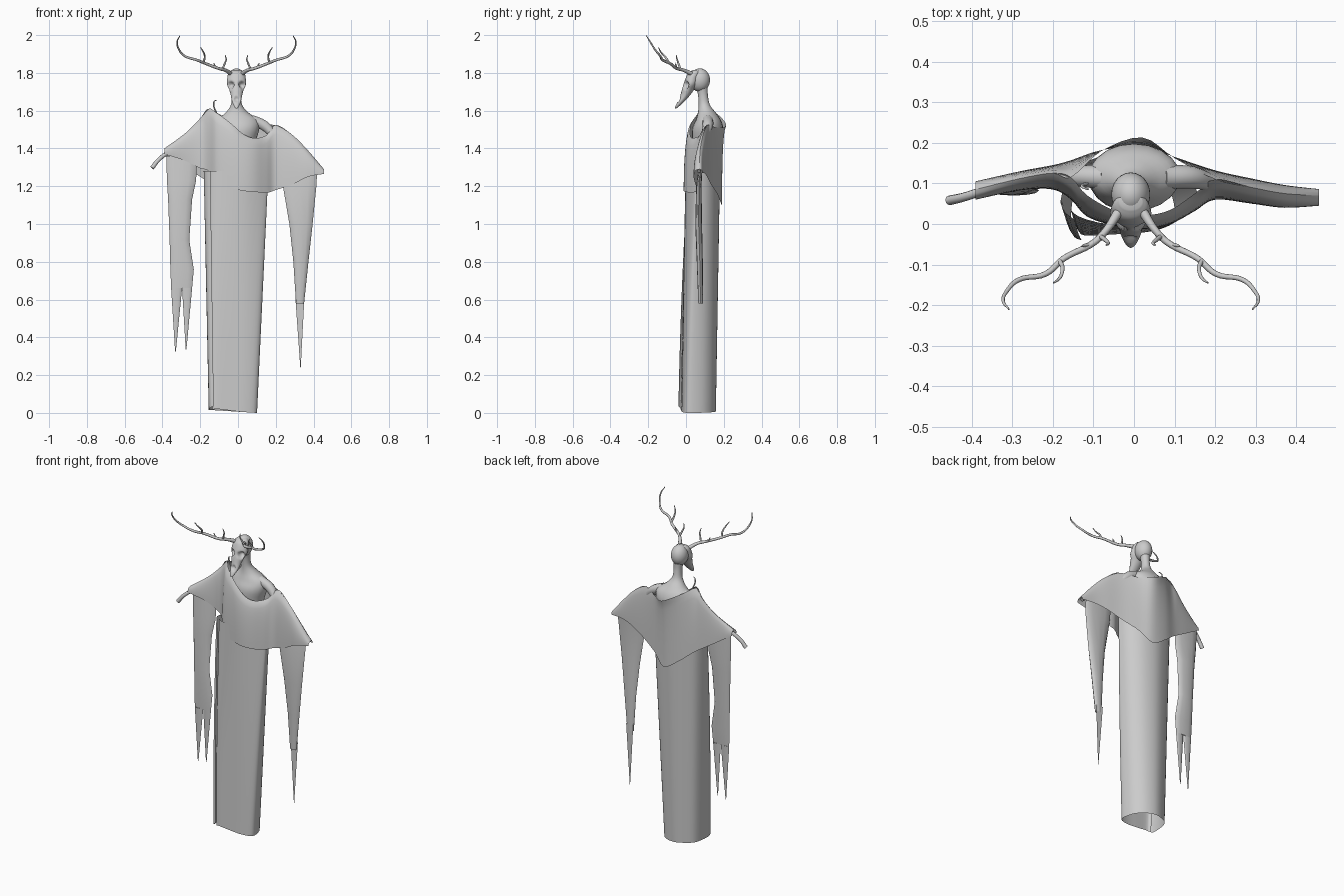
import bpy, math
from mathutils import Vector

HX = -0.008  # centre line of the head


def spline(keys, n=4, closed=False):
    """Catmull-Rom resampling of tuples of any length."""
    m, out = len(keys), []
    for i in range(m if closed else m - 1):
        idx = [(i + k) % m if closed else min(max(i + k, 0), m - 1) for k in (-1, 0, 1, 2)]
        p = [keys[j] for j in idx]
        for s in range(n):
            t = s / n
            out.append(tuple(0.5 * (2 * b + (c - a) * t + (2 * a - 5 * b + 4 * c - d) * t * t
                                    + (3 * b - a - 3 * c + d) * t ** 3) for a, b, c, d in zip(*p)))
    if not closed:
        out.append(tuple(keys[-1]))
    return out


def grid(name, rows, closed=False, caps=False, angle=50):
    """Skin a list of equally long point rows."""
    n = len(rows[0])
    verts = [p for r in rows for p in r]
    faces = []
    for i in range(len(rows) - 1):
        for j in range(n if closed else n - 1):
            k = (j + 1) % n
            faces.append((i * n + j, i * n + k, (i + 1) * n + k, (i + 1) * n + j))
    if caps:
        faces.append(tuple(reversed(range(n))))
        faces.append(tuple(range(len(verts) - n, len(verts))))
    me = bpy.data.meshes.new(name)
    me.from_pydata(verts, [], faces)
    ob = bpy.data.objects.new(name, me)
    bpy.context.collection.objects.link(ob)
    bpy.ops.object.select_all(action='DESELECT')
    ob.select_set(True)
    bpy.context.view_layer.objects.active = ob
    bpy.ops.object.shade_smooth_by_angle(angle=math.radians(angle))
    return ob


def loft(name, keys, sides=20, sub=4):
    """Elliptical rings from keys (x, y, z, rx, ry)."""
    rows = []
    for x, y, z, rx, ry in spline(keys, sub):
        rows.append([(x + rx * math.cos(a), y + ry * math.sin(a), z)
                     for a in (math.tau * k / sides for k in range(sides))])
    return grid(name, rows, True, True)


def tube(name, pts):
    """Tapering round limb through points (x, y, z, radius)."""
    cu = bpy.data.curves.new(name, 'CURVE')
    cu.dimensions = '3D'
    cu.bevel_depth = 1
    cu.bevel_resolution = 3
    cu.resolution_u = 6
    cu.use_fill_caps = True
    sp = cu.splines.new('BEZIER')
    sp.bezier_points.add(len(pts) - 1)
    for b, (x, y, z, r) in zip(sp.bezier_points, pts):
        b.co, b.radius = (x, y, z), r
        b.handle_left_type = b.handle_right_type = 'AUTO'
    ob = bpy.data.objects.new(name, cu)
    bpy.context.collection.objects.link(ob)
    return ob


def flat_sleeve(name, keys):
    """Flattened cloth tube, keys (z, x0, x1, y, half depth)."""
    rows = []
    for z, x0, x1, y, d in keys:
        w, c = (x1 - x0) / 2, (x0 + x1) / 2
        rows.append([(c + w * math.cos(a), y + d * math.sin(a), z)
                     for a in (math.tau * k / 12 for k in range(12))])
    return grid(name, rows, True)


def cape_sheet(name, keys):
    """Draped sheet, keys (x, top z, top y, hem z, hem y)."""
    rows = []
    for x, zt, yt, zh, yh in spline(keys, 4):
        rows.append([(x, yt + (yh - yt) * math.sin(math.pi / 2 * (k / 10) ** 0.6),
                      zt + (zh - zt) * (k / 10) ** 1.2) for k in range(11)])
    return grid(name, rows)


# Cape, front and back halves meeting along the arms
cape_sheet("cape_front", [
    (-.39, 1.40, .085, 1.37, .06), (-.28, 1.48, .112, 1.335, .083), (-.2, 1.56, .125, 1.295, .085),
    (-.155, 1.61, .115, 1.28, .06), (-.115, 1.59, .07, 1.205, .018), (-.04, 1.535, .03, 1.19, -.006),
    (.03, 1.475, .022, 1.175, -.012), (.09, 1.455, .035, 1.17, .0), (.15, 1.47, .075, 1.165, .032),
    (.2, 1.525, .11, 1.18, .06), (.29, 1.47, .09, 1.21, .05), (.37, 1.39, .075, 1.25, .04),
    (.455, 1.29, .07, 1.265, .045)])
cape_sheet("cape_back", [
    (-.39, 1.40, .085, 1.37, .105), (-.28, 1.48, .112, 1.30, .13), (-.2, 1.56, .125, 1.25, .145),
    (-.155, 1.61, .115, 1.22, .157), (-.08, 1.57, .18, 1.16, .182), (.02, 1.52, .213, 1.10, .19),
    (.1, 1.51, .162, 1.16, .165), (.2, 1.525, .11, 1.21, .132), (.29, 1.47, .09, 1.25, .112),
    (.37, 1.39, .075, 1.27, .096), (.455, 1.29, .07, 1.27, .086)])

# Long robe: open wrapped sheet with an overlapping front edge
section = spline([(-.8, -.018), (-.97, -.004), (-1, .06), (-.85, .13), (-.45, .165), (0, .18),
                  (.5, .163), (.85, .12), (1, .06), (.93, .022), (.5, .003), (-.1, -.003),
                  (-.75, -.006), (-.86, .01)], 4)
robe = []
for i in range(13):
    t = i / 12
    c, hw = -.027 + .017 * t, .127 + .043 * t
    robe.append([(c + hw * u, y - .022 * (1 - t) + .045 * t * t * u * u * max(0, 1 - max(y, 0) / .06),
                  1.28 * t + (.008 - .008 * u + .02 * max(0, -y / .018)) * (1 - t))
                 for u, y in section])
grid("robe", robe)

# Hanging sleeves with torn points
flat_sleeve("left_sleeve", [(1.3, .235, .42, .077, .01), (1.2, .238, .415, .068, .014),
                            (1.0, .272, .395, .067, .018), (.8, .293, .373, .073, .016),
                            (.58, .307, .35, .077, .012)])
grid("left_sleeve_point", [[(.303, .087, .62), (.352, .087, .62)], [(.33, .08, .237), (.332, .08, .237)]])
flat_sleeve("right_sleeve", [(1.36, -.38, -.215, .1, .01), (1.23, -.376, -.222, .095, .016),
                             (1.13, -.37, -.243, .09, .018), (.915, -.362, -.258, .085, .014),
                             (.76, -.358, -.234, .082, .012), (.66, -.354, -.243, .08, .006)])
for k, (a, b, tip, z) in enumerate([(-.354, -.296, -.331, .325), (-.296, -.243, -.275, .335)]):
    flat_sleeve(f"right_sleeve_point_{k}", [(.66, a, b, .08, .006), (z, tip - .002, tip + .002, .08, .001)])

# Torso with sloping shoulders and neck
loft("torso", [(-.01, .1, 1.3, .09, .065), (-.01, .11, 1.42, .1, .078), (0, .115, 1.5, .112, .083),
               (0, .118, 1.55, .108, .067), (-.005, .11, 1.59, .06, .047), (HX, .097, 1.63, .03, .03),
               (HX, .09, 1.68, .024, .026), (HX, .085, 1.72, .028, .03)])

# Arms and the bony hand
tube("left_arm", [(.07, .115, 1.55, .03), (.14, .115, 1.52, .028), (.2, .1, 1.46, .02),
                  (.31, .08, 1.385, .016), (.44, .068, 1.28, .011)])
tube("right_arm", [(-.07, .115, 1.55, .03), (-.14, .118, 1.52, .026), (-.25, .112, 1.44, .016),
                   (-.36, .085, 1.385, .011), (-.42, .066, 1.34, .011), (-.455, .058, 1.297, .012)])

# Head: round cranium and long animal skull mask
bpy.ops.mesh.primitive_uv_sphere_add(segments=24, ring_count=16, radius=1, location=(HX, .073, 1.762))
head = bpy.context.object
head.name = "cranium"
head.scale = (.048, .054, .062)
bpy.ops.object.shade_smooth()
mask = loft("skull_mask", [(HX, .055, 1.815, .028, .02), (HX, .045, 1.8, .043, .033),
                           (HX, .033, 1.77, .049, .036), (HX, .024, 1.74, .05, .037),
                           (HX, .01, 1.71, .038, .032), (HX, -.005, 1.68, .03, .025),
                           (HX, -.025, 1.65, .024, .018), (HX, -.045, 1.625, .014, .011),
                           (HX, -.055, 1.612, .005, .004)], 32, 4)
for v in mask.data.vertices:  # eye sockets and nasal opening
    for s in (-1, 1):
        d = (v.co - Vector((HX + s * .032, -.003, 1.735))).length
        v.co += Vector((-s * .012, .03, 0)) * max(0, 1 - (d / .022) ** 2)
    d = (v.co - Vector((HX, -.04, 1.66))).length
    v.co.y += .014 * max(0, 1 - (d / .018) ** 2)

# Antlers with tines, mirrored left and right
branches = [
    ("antler_beam", [(.03, .03, 1.795, .012), (.06, -.015, 1.815, .009), (.09, -.045, 1.822, .008),
                     (.165, -.085, 1.85, .0075), (.21, -.123, 1.868, .007), (.275, -.137, 1.89, .006),
                     (.305, -.165, 1.925, .005), (.314, -.19, 1.965, .004), (.3, -.21, 1.997, .002)]),
    ("antler_brow_tine", [(.075, -.03, 1.818, .006), (.062, -.04, 1.85, .005), (.055, -.047, 1.87, .004),
                          (.06, -.052, 1.895, .002)]),
    ("antler_mid_tine", [(.175, -.09, 1.853, .006), (.168, -.11, 1.885, .005), (.175, -.133, 1.91, .004),
                         (.19, -.145, 1.935, .002)]),
    ("antler_spur", [(.1, -.05, 1.826, .005), (.115, -.053, 1.84, .004), (.12, -.055, 1.853, .002)])]
for side, s in (("left", 1), ("right", -1)):
    for name, pts in branches:
        tube(f"{side}_{name}", [(HX + s * x, y, z, r) for x, y, z, r in pts])

# Small hooked clasp on the shoulder
tube("shoulder_hook", [(-.115, .1, 1.59, .004), (-.128, .095, 1.625, .004), (-.125, .09, 1.65, .003),
                       (-.112, .085, 1.656, .002)])
